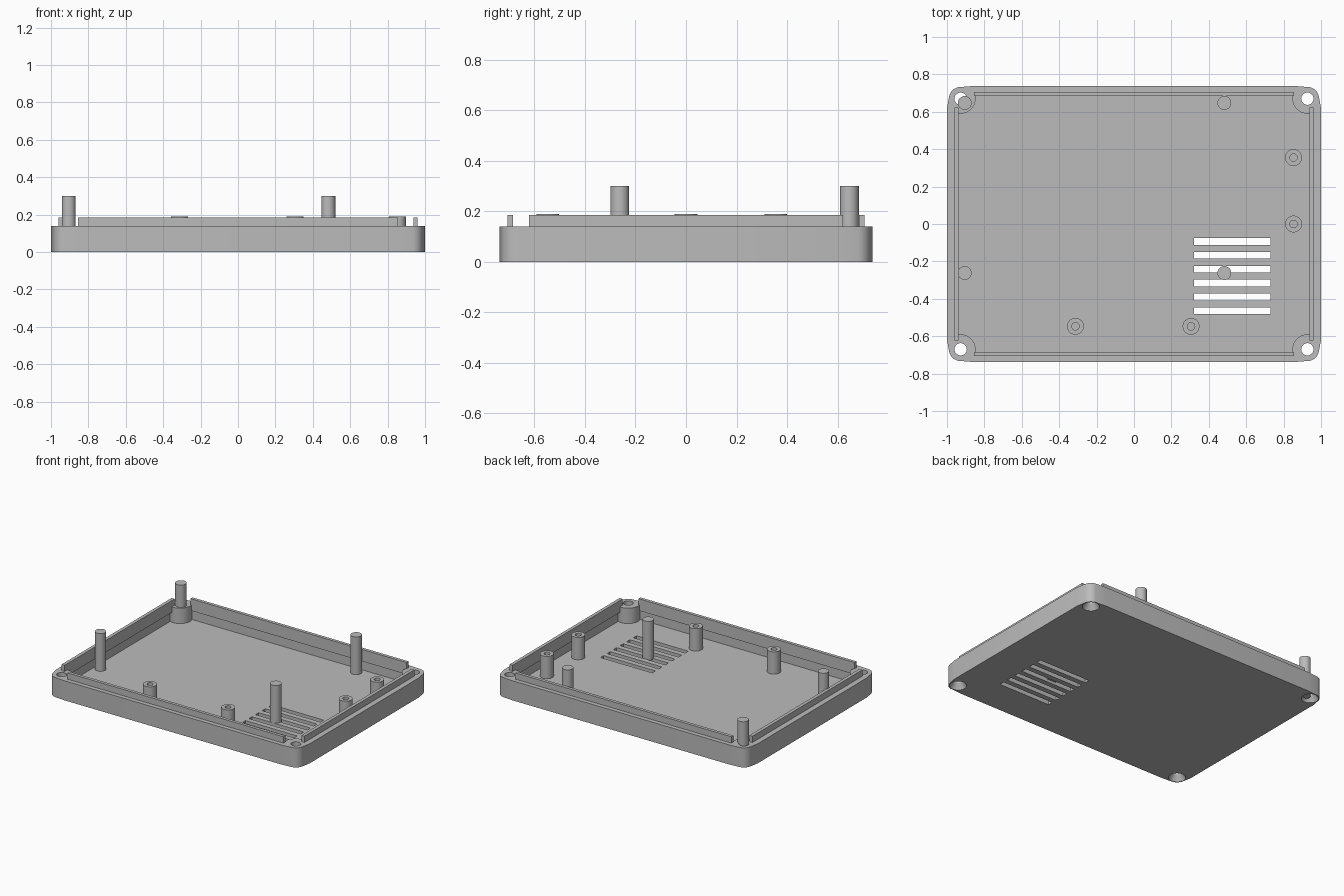
import bpy, bmesh, math
from mathutils import Matrix, Vector

if "Cube" in bpy.data.objects:
    bpy.data.objects.remove(bpy.data.objects["Cube"], do_unlink=True)

grey = bpy.data.materials.new("plain grey")
grey.use_nodes = True
grey.diffuse_color = (0.5, 0.5, 0.5, 1)
grey.node_tree.nodes["Principled BSDF"].inputs["Base Color"].default_value = grey.diffuse_color

HX, HY = 0.927, 0.67          # screw hole centre
FLOOR, RIM, LIP = 0.03, 0.14, 0.185


def finish(bm, name):
    bmesh.ops.recalc_face_normals(bm, faces=bm.faces)
    mesh = bpy.data.meshes.new(name)
    bm.to_mesh(mesh)
    bm.free()
    mesh.materials.append(grey)
    obj = bpy.data.objects.new(name, mesh)
    bpy.context.collection.objects.link(obj)
    return obj


def prism(name, points, z0, z1):
    bm = bmesh.new()
    face = bm.faces.new([bm.verts.new((x, y, z0)) for x, y in points])
    new = bmesh.ops.extrude_face_region(bm, geom=[face])["geom"]
    verts = [v for v in new if isinstance(v, bmesh.types.BMVert)]
    bmesh.ops.translate(bm, verts=verts, vec=(0, 0, z1 - z0))
    return finish(bm, name)


def box(name, x0, x1, y0, y1, z0, z1):
    return prism(name, [(x0, y0), (x1, y0), (x1, y1), (x0, y1)], z0, z1)


def lathe(name, profile, places, steps=32):
    """Revolve a (radius, z) profile and repeat it at each place."""
    bm = bmesh.new()
    for x, y in places:
        verts = [bm.verts.new((r + x, y, z)) for r, z in profile]
        edges = [bm.edges.new(pair) for pair in zip(verts, verts[1:])]
        bmesh.ops.spin(bm, geom=verts + edges, cent=(x, y, 0), axis=(0, 0, 1),
                       angle=math.tau, steps=steps)
    bmesh.ops.remove_doubles(bm, verts=bm.verts, dist=0.0002)
    return finish(bm, name)


def arc(radius, start, end, count=16):
    angles = [start + (end - start) * i / count for i in range(count + 1)]
    return [(HX + radius * math.cos(a), HY + radius * math.sin(a)) for a in angles]


def four_corners(quarter):
    """Mirror a quarter outline into a full closed loop."""
    loop = []
    for sx, sy in ((1, 1), (-1, 1), (-1, -1), (1, -1)):
        part = [(x * sx, y * sy) for x, y in quarter]
        loop += part if sx == sy else part[::-1]
    return loop


def cut(target, cutter):
    mod = target.modifiers.new("cut", "BOOLEAN")
    mod.operation = "DIFFERENCE"
    mod.solver = "EXACT"
    mod.object = cutter
    cutter.hide_render = True
    bpy.context.view_layer.objects.active = target
    bpy.ops.object.modifier_apply(modifier=mod.name)
    bpy.data.objects.remove(cutter, do_unlink=True)


corners = [(sx * HX, sy * HY) for sx in (-1, 1) for sy in (-1, 1)]

# Tray body with softened corners
outline = [(1, 0.62)] + arc(0.0625, math.radians(12), math.radians(78)) + [(0.86, 0.738)]
body = prism("tray_body", four_corners(outline), 0, RIM)

# Cavity leaves a round screw pillar in each corner
WX, WY, PR = 0.953, 0.70, 0.08
start = math.tau - math.acos((WX - HX) / PR)
end = math.pi - math.asin((WY - HY) / PR)
cut(body, prism("cavity_cutter", four_corners(arc(PR, start, end)), FLOOR, 0.4))

# Countersunk screw holes
cut(body, lathe("hole_cutter", [(0, -0.02), (0.056, -0.02), (0.056, 0.006),
                                (0.033, 0.04), (0.033, 0.2), (0, 0.2)], corners))

# Vent slots in the floor
for i in range(6):
    y = -0.093 - i * 0.0742
    cut(body, box("slot_cutter", 0.32, 0.73, y - 0.018, y + 0.018, -0.1, 0.1))

# Raised lips along the inside of the four walls
lips = []
for side, sign in (("left", 1), ("right", -1)):
    x0, x1 = sorted((sign * 0.937, sign * 0.961))
    lips.append(box(side + "_lip", x0, x1, -0.622, 0.622, 0.1, LIP))
for side, sign in (("back", 1), ("front", -1)):
    y0, y1 = sorted((sign * 0.684, sign * 0.707))
    lips.append(box(side + "_lip", -0.855, 0.855, y0, y1, 0.1, LIP))

# Tall locating pegs
pegs = lathe("locating_pegs", [(0, FLOOR - 0.01), (0.037, FLOOR - 0.01), (0.037, 0.3), (0, 0.3)],
             [(x, y) for x in (-0.905, 0.483) for y in (-0.262, 0.647)])

# Short hollow mounting posts
posts = lathe("mounting_posts", [(0, FLOOR - 0.01), (0.045, FLOOR - 0.01), (0.045, 0.19),
                                 (0.02, 0.19), (0.02, 0.04), (0, 0.04)],
              [(0.853, 0.355), (0.853, 0), (-0.313, -0.547), (0.305, -0.547)])

# Smooth the round surfaces, keep the edges crisp
bpy.ops.object.select_all(action="DESELECT")
for obj in (body, pegs, posts):
    obj.select_set(True)
bpy.context.view_layer.objects.active = body
bpy.ops.object.shade_smooth_by_angle(angle=math.radians(30))
